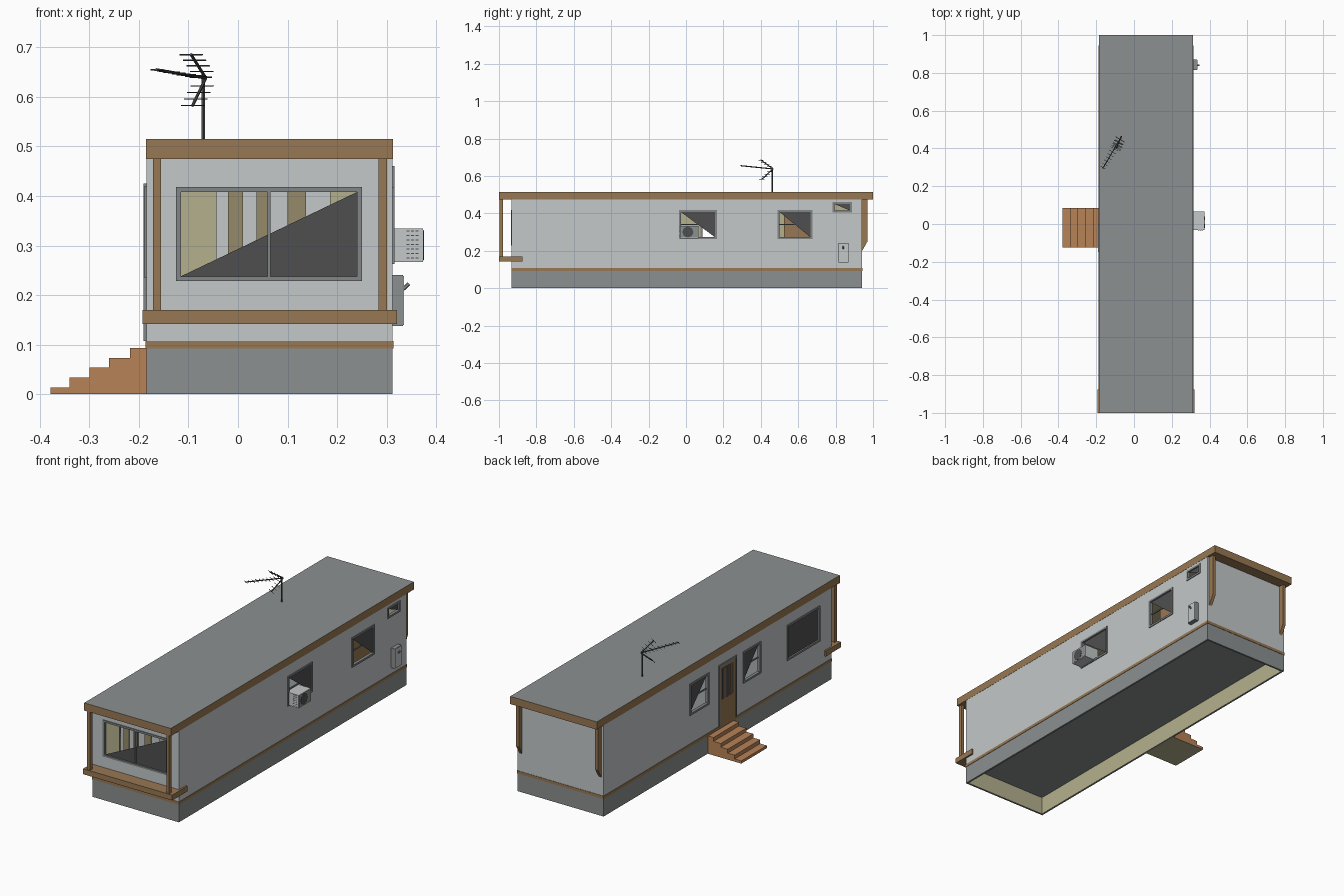
import bpy, bmesh
from mathutils import Vector

if "Cube" in bpy.data.objects:
    bpy.data.objects.remove(bpy.data.objects["Cube"], do_unlink=True)


def material(name, r, g, b):
    """Flat colour from 0-255 display values."""
    m = bpy.data.materials.new(name)
    lin = [((c / 255 + 0.055) / 1.055) ** 2.4 for c in (r, g, b)] + [1]
    m.diffuse_color = lin
    m.use_nodes = True
    m.node_tree.nodes["Principled BSDF"].inputs["Base Color"].default_value = lin
    return m


SIDING = material("pale grey siding", 195, 200, 201)
GREY = material("mid grey", 140, 144, 144)
FRAME = material("window frame grey", 130, 134, 135)
BROWN = material("brown trim", 152, 120, 83)
WOOD = material("orange wood", 183, 130, 87)
CREAM = material("cream interior", 180, 176, 141)
DARK = material("charcoal", 79, 79, 79)
TAN = material("tan fabric", 150, 138, 106)


def finish(name, bm, mat):
    bmesh.ops.recalc_face_normals(bm, faces=bm.faces)
    me = bpy.data.meshes.new(name)
    bm.to_mesh(me)
    bm.free()
    me.materials.append(mat)
    ob = bpy.data.objects.new(name, me)
    bpy.context.scene.collection.objects.link(ob)
    return ob


def boxes(name, mat, *pairs):
    """One object made of boxes, each given by two opposite corners."""
    bm = bmesh.new()
    for p, q in pairs:
        lo = [min(a, b) for a, b in zip(p, q)]
        hi = [max(a, b) for a, b in zip(p, q)]
        for v in bmesh.ops.create_cube(bm, size=1)["verts"]:
            v.co = [hi[i] if v.co[i] > 0 else lo[i] for i in range(3)]
    return finish(name, bm, mat)


def add_rod(bm, a, b, r, sides=6):
    a, b = Vector(a), Vector(b)
    rot = (b - a).to_track_quat("Z", "Y").to_matrix().to_4x4()
    rot.translation = (a + b) / 2
    bmesh.ops.create_cone(bm, cap_ends=True, segments=sides, radius1=r, radius2=r,
                          depth=(b - a).length, matrix=rot)


def prism(name, mat, outline, offset):
    """Extrude a flat outline along an offset vector."""
    bm = bmesh.new()
    near = [bm.verts.new(p) for p in outline]
    far = [bm.verts.new(Vector(p) + Vector(offset)) for p in outline]
    bm.faces.new(near)
    bm.faces.new(far[::-1])
    for i in range(len(near)):
        bm.faces.new((near[i - 1], near[i], far[i], far[i - 1]))
    return finish(name, bm, mat)


def paint(ob, mat, rule):
    ob.data.materials.append(mat)
    for f in ob.data.polygons:
        if rule(f.center, f.normal):
            f.material_index = len(ob.data.materials) - 1


# Body extents
X0, X1, Y0, Y1, TOP = -0.185, 0.312, -0.932, 0.942, 0.477
T = 0.01

# Map (along wall, height, outward distance) to space
SIDES = {
    "front": lambda a, z, d: Vector((a, Y0 - d, z)),
    "left": lambda a, z, d: Vector((X1 + d, a, z)),
    "right": lambda a, z, d: Vector((X0 - d, a, z)),
}

# Window: name, side, start, end, bottom, top, glass corners (start/end, bottom/top)
LOWER_END = ((0, 0), (1, 0), (1, 1))
UPPER_END = ((0, 1), (1, 0), (1, 1))
FULL = ((0, 0), (1, 0), (1, 1), (0, 1))
WINDOWS = [
    ("front_window", "front", -0.125, 0.25, 0.228, 0.418, LOWER_END),
    ("left_middle_window", "left", -0.038, 0.165, 0.263, 0.418, UPPER_END),
    ("left_rear_window", "left", 0.49, 0.675, 0.263, 0.418, UPPER_END),
    ("left_small_window", "left", 0.783, 0.887, 0.405, 0.461, UPPER_END),
    ("right_rear_window", "right", 0.078, 0.235, 0.255, 0.42, UPPER_END),
    ("right_middle_window", "right", -0.35, -0.205, 0.255, 0.42, UPPER_END),
    ("right_front_window", "right", -0.835, -0.565, 0.235, 0.42, FULL),
]

# Hollow shell with window openings
shell = boxes("body_shell", SIDING, ((X0, Y0, 0), (X1, Y1, TOP)))
hollow = boxes("hollow_cutter", SIDING,
               ((X0 + T, Y0 + T, -0.1), (X1 - T, Y1 - T, TOP - T)))
holes = boxes("window_cutter", SIDING, *[
    (SIDES[s](a + 0.004, z0 + 0.004, 0.03), SIDES[s](b - 0.004, z1 - 0.004, -0.03))
    for n, s, a, b, z0, z1, g in WINDOWS])
for cutter in (hollow, holes):
    mod = shell.modifiers.new("cut", "BOOLEAN")
    mod.operation, mod.solver, mod.object = "DIFFERENCE", "EXACT", cutter
bpy.context.view_layer.update()
cut = bpy.data.meshes.new_from_object(
    shell.evaluated_get(bpy.context.evaluated_depsgraph_get()))
shell.modifiers.clear()
shell.data = cut
for cutter in (hollow, holes):
    bpy.data.objects.remove(cutter, do_unlink=True)

# Split off the skirting and colour the shell by height and depth
bm = bmesh.new()
bm.from_mesh(cut)
bmesh.ops.bisect_plane(bm, geom=bm.verts[:] + bm.edges[:] + bm.faces[:],
                       plane_co=(0, 0, 0.1), plane_no=(0, 0, 1))
bm.to_mesh(cut)
bm.free()
cut.materials.clear()
cut.materials.append(SIDING)
for f in cut.polygons:
    f.material_index = 0
paint(shell, GREY, lambda c, n: c.z < 0.1)
paint(shell, CREAM, lambda c, n: (
    X0 + T / 2 < c.x < X1 - T / 2 and Y0 + T / 2 < c.y < Y1 - T / 2 and 0.005 < c.z < TOP - 0.005))

# Floor, waist trim and roof
boxes("floor", GREY, ((X0 + T, Y0 + T, 0.093), (X1 - T, Y1 - T, 0.103)))
E = 0.002
boxes("waist_trim", BROWN,
      ((X0 - E, Y0 - E, 0.092), (X1 + E, Y0, 0.107)), ((X0 - E, Y1, 0.092), (X1 + E, Y1 + E, 0.107)),
      ((X0 - E, Y0, 0.092), (X0, Y1, 0.107)), ((X1, Y0, 0.092), (X1 + E, Y1, 0.107)))
roof = boxes("roof", BROWN, ((X0 - 0.001, -1, 0.475), (X1 + 0.001, 1, 0.515)))
paint(roof, GREY, lambda c, n: n.z > 0.5)

# Windows: frame bars, dividers and dark glass
for name, side, a, b, z0, z1, glass in WINDOWS:
    at = SIDES[side]
    w, o, i = 0.01, 0.004, -0.012
    m = (z0 + z1) / 2
    bars = [(a, a + w, z0, z1, o), (b - w, b, z0, z1, o),
            (a + w, b - w, z0, z0 + w, o), (a + w, b - w, z1 - w, z1, o)]
    if side == "front":
        bars.append(((a + b) / 2 - 0.003, (a + b) / 2 + 0.003, z0 + w, z1 - w, o))
    elif z1 - z0 > 0.1:
        bars.append((a + w, b - w, m - 0.003, m + 0.003, -0.006))
    boxes(name + "_frame", FRAME, *[(at(p, r, d), at(q, s, i)) for p, q, r, s, d in bars])
    bm = bmesh.new()
    bm.faces.new([bm.verts.new(at((a + w, b - w)[u], (z0 + w, z1 - w)[v], -0.004)) for u, v in glass])
    finish(name + "_glass", bm, DARK)

# Curtains behind the front window
edges = (-0.13, -0.043, -0.02, 0.01, 0.037, 0.062, 0.1, 0.137, 0.186, 0.255)
cloth = (CREAM, SIDING, TAN, SIDING, TAN, SIDING, TAN, SIDING, CREAM)
for n, (a, b, m) in enumerate(zip(edges, edges[1:], cloth)):
    y = Y0 + 0.02 + 0.006 * (n % 2)
    boxes(f"curtain_{n + 1}", m, ((a, y, 0.2), (b, y + 0.003, 0.44)))
boxes("inner_cupboard", BROWN, ((0.25, 0.525, 0.103), (0.27, 0.72, 0.46)))

# Front ledge with posts, rear brackets
boxes("front_ledge", BROWN, ((-0.193, -1, 0.142), (0.321, -0.875, 0.17)))
for label, x in (("right", -0.172), ("left", 0.284)):
    boxes(f"front_{label}_post", BROWN, ((x, -0.996, 0.17), (x + 0.017, -0.978, 0.476)))
    prism(f"rear_{label}_bracket", BROWN,
          [(x, Y1, 0.476), (x, Y1, 0.2), (x, 0.97, 0.25), (x, 0.97, 0.476)], (0.017, 0, 0))


def door_part(name, mat, depth, *rects):
    boxes(name, mat, *[(SIDES["right"](a, r, 0), SIDES["right"](b, s, depth)) for a, b, r, s in rects])


# Door with grey surround, brown leaf and barred window
D0, D1 = -0.148, -0.002
door_part("door_surround", FRAME, 0.006, (D0, D0 + 0.01, 0.107, 0.425),
          (D1 - 0.01, D1, 0.107, 0.425), (D0 + 0.01, D1 - 0.01, 0.415, 0.425))
door_part("door_leaf", BROWN, 0.003, (D0 + 0.01, D1 - 0.01, 0.107, 0.415))
door_part("door_glass", DARK, 0.004, (D0 + 0.027, D1 - 0.027, 0.24, 0.4))
door_part("door_bars", BROWN, 0.006, *[(y - 0.004, y + 0.004, 0.24, 0.4)
                                       for y in (-0.1, -0.075, -0.05)])

# Entry steps
outline = [(X0, -0.125, 0)]
height = 0
for x, z in ((-0.378, 0.014), (-0.34, 0.034), (-0.3, 0.054), (-0.26, 0.073), (-0.218, 0.093)):
    outline += [(x, -0.125, height), (x, -0.125, z)]
    height = z
outline.append((X0, -0.125, height))
steps = prism("entry_steps", WOOD, outline, (0, 0.21, 0))
paint(steps, CREAM, lambda c, n: n.z < -0.5 and c.z < 0.001)

# Air conditioner with grille and fan
boxes("air_conditioner", SIDING, ((0.29, -0.033, 0.267), (0.373, 0.067, 0.334)))
boxes("air_vents", DARK, *[((x, -0.034, z), (x + 0.006, -0.033, z + 0.002))
                           for x in (0.34, 0.349, 0.358)
                           for z in [0.274 + 0.009 * k for k in range(7)]])
boxes("fan_panel", GREY, ((0.373, -0.03, 0.27), (0.374, 0.064, 0.331)))
bm = bmesh.new()
add_rod(bm, (0.373, 0.01, 0.3005), (0.375, 0.01, 0.3005), 0.03, 8)
finish("fan_grille", bm, DARK)

# Utility box with pale cover and handle
boxes("utility_box", GREY, ((X1, 0.815, 0.138), (0.333, 0.87, 0.241)))
boxes("utility_cover", SIDING, ((0.333, 0.817, 0.14), (0.335, 0.868, 0.239)))
bm = bmesh.new()
add_rod(bm, (0.333, 0.84, 0.212), (0.345, 0.84, 0.223), 0.004)
finish("utility_handle", bm, GREY)

# Aerial: mast, boom with cross bars, and V-shaped reflector
bm = bmesh.new()
hub, tip = Vector((-0.065, 0.465, 0.638)), Vector((-0.165, 0.295, 0.655))
across = Vector((0.86, -0.51, 0))
add_rod(bm, (-0.07, 0.46, 0.51), (-0.07, 0.46, 0.646), 0.004)
add_rod(bm, hub, tip, 0.003)
for k in range(10):
    c = hub.lerp(tip, 0.1 + 0.098 * k)
    half = across * (0.026 - 0.0012 * k)
    add_rod(bm, c - half, c + half, 0.0012)
for end in (Vector((-0.095, 0.4, 0.686)), Vector((-0.092, 0.405, 0.582))):
    add_rod(bm, hub, end, 0.003)
    for k in range(4):
        c = hub.lerp(end, 0.28 + 0.235 * k)
        add_rod(bm, c - across * 0.027, c + across * 0.027, 0.0012)
finish("roof_aerial", bm, DARK)
